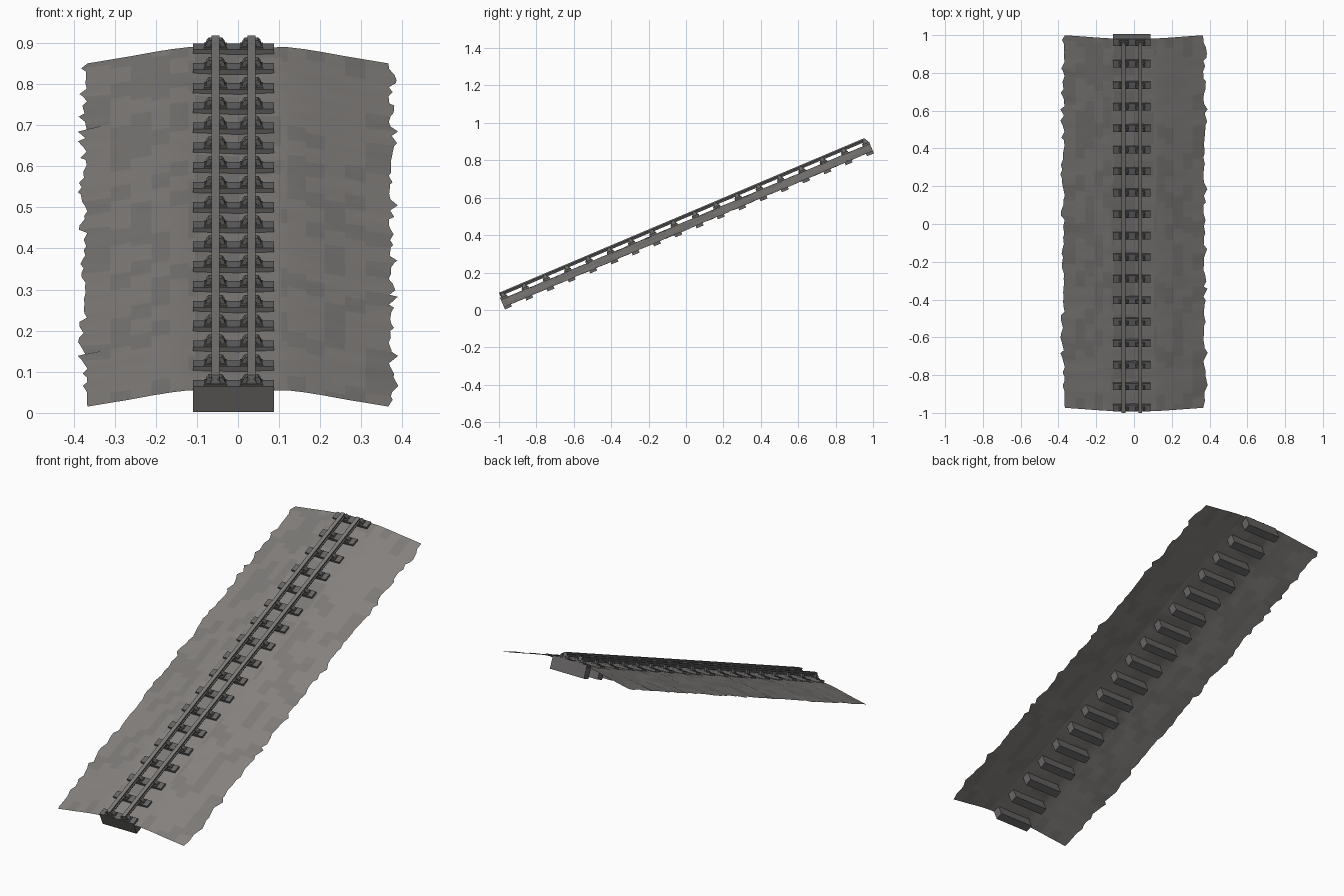
import bpy, bmesh, math, random
from mathutils import Vector

if "Cube" in bpy.data.objects:
    bpy.data.objects.remove(bpy.data.objects["Cube"])

random.seed(7)
A = math.atan2(0.835, 1.973)              # slope of the incline
CA, SA = math.cos(A), math.sin(A)
LENGTH = 2.142
TRACK_X = -0.011
RAILS = (-0.055, 0.033)
SLEEPERS = 18


def P(x, s, n):
    """x across, s along the slope, n above the bed surface."""
    return Vector((x, -0.99 + s * CA - n * SA, 0.055 + s * SA + n * CA))


def mat(name, r, g, b):
    m = bpy.data.materials.new(name)
    m.diffuse_color = (r, g, b, 1)
    m.use_nodes = True
    m.node_tree.nodes["Principled BSDF"].inputs["Base Color"].default_value = m.diffuse_color
    return m


GROUND = mat("stone grey", 0.235, 0.222, 0.212)
GROUND2 = mat("stone grey dark", 0.205, 0.195, 0.186)
SLEEPER = mat("weathered timber", 0.135, 0.13, 0.128)
RAIL = mat("rail steel", 0.20, 0.195, 0.19)
CHAIR = mat("cast iron", 0.13, 0.13, 0.13)


def finish(name, bm, *mats):
    me = bpy.data.meshes.new(name)
    bm.to_mesh(me)
    bm.free()
    for m in mats:
        me.materials.append(m)
    ob = bpy.data.objects.new(name, me)
    bpy.context.collection.objects.link(ob)
    return ob


def prism(bm, profile, s0, s1):
    """Extrude an (x, n) profile along the slope from s0 to s1."""
    a = [bm.verts.new(P(x, s0, n)) for x, n in profile]
    b = [bm.verts.new(P(x, s1, n)) for x, n in profile]
    k = len(a)
    fs = [bm.faces.new(a), bm.faces.new(b[::-1])]
    fs += [bm.faces.new((a[i], b[i], b[(i + 1) % k], a[(i + 1) % k])) for i in range(k)]
    bmesh.ops.recalc_face_normals(bm, faces=fs)


def rect(x0, x1, n0, n1):
    return [(x0, n0), (x1, n0), (x1, n1), (x0, n1)]


# ground sheet: crowned bed with ragged long edges
half = [(0.105, 0.0), (0.12, 0.0), (0.165, -0.006), (0.21, -0.014),
        (0.26, -0.024), (0.31, -0.033), (0.366, -0.043)]
section = [(-x, n) for x, n in half[::-1]] + [(0, -0.004)] + half
bm = bmesh.new()
ROWS = 70
grid = []
for j in range(ROWS + 1):
    s = LENGTH * j / ROWS
    row = []
    for i, (x, n) in enumerate(section):
        ds = 0
        if 0 < j < ROWS:
            if i in (0, len(section) - 1):
                x += math.copysign(random.uniform(-0.014, 0.024), x)
                ds = random.uniform(-0.012, 0.012)
            n += random.uniform(-0.0015, 0.0015)
        row.append(bm.verts.new(P(x, s + ds, n)))
    grid.append(row)
tone = {}
for j in range(ROWS):
    for i in range(len(section) - 1):
        f = bm.faces.new((grid[j][i], grid[j][i + 1], grid[j + 1][i + 1], grid[j + 1][i]))
        f.material_index = tone.setdefault((i, (j + i) // 3), int(random.random() < 0.35))
ground = finish("ground_bed", bm, GROUND, GROUND2)
for p in ground.data.polygons:
    p.use_smooth = True

# sleepers
sleepers = bmesh.new()
chairs = bmesh.new()
pitch = (LENGTH - 0.04) / (SLEEPERS - 1)
for k in range(SLEEPERS):
    s = 0.02 + k * pitch
    prism(sleepers, rect(TRACK_X - 0.099, TRACK_X + 0.099, -0.057, 0.010), s - 0.02, s + 0.02)
    # rail chairs: base plate, two jaws and a seat under the rail
    for x in RAILS:
        prism(chairs, rect(x - 0.028, x + 0.028, 0.009, 0.014), s - 0.017, s + 0.017)
        prism(chairs, rect(x - 0.012, x + 0.012, 0.013, 0.02), s - 0.014, s + 0.014)
        for d in (-1, 1):
            jaw = [(0.010, 0.013), (0.025, 0.013), (0.021, 0.024), (0.016, 0.030), (0.010, 0.030)]
            prism(chairs, [(x + d * u, n) for u, n in jaw], s - 0.010, s + 0.010)
finish("sleepers", sleepers, SLEEPER)
finish("rail_chairs", chairs, CHAIR)

# rails: bullhead section
hs = [(0.010, 0.018), (0.010, 0.022), (0.006, 0.025), (0.006, 0.029), (0.010, 0.031), (0.010, 0.038)]
for name, x in zip(("left_rail", "right_rail"), RAILS):
    bm = bmesh.new()
    prism(bm, [(x + u, n) for u, n in hs] + [(x - u, n) for u, n in hs[::-1]], 0.005, 2.126)
    finish(name, bm, RAIL)
